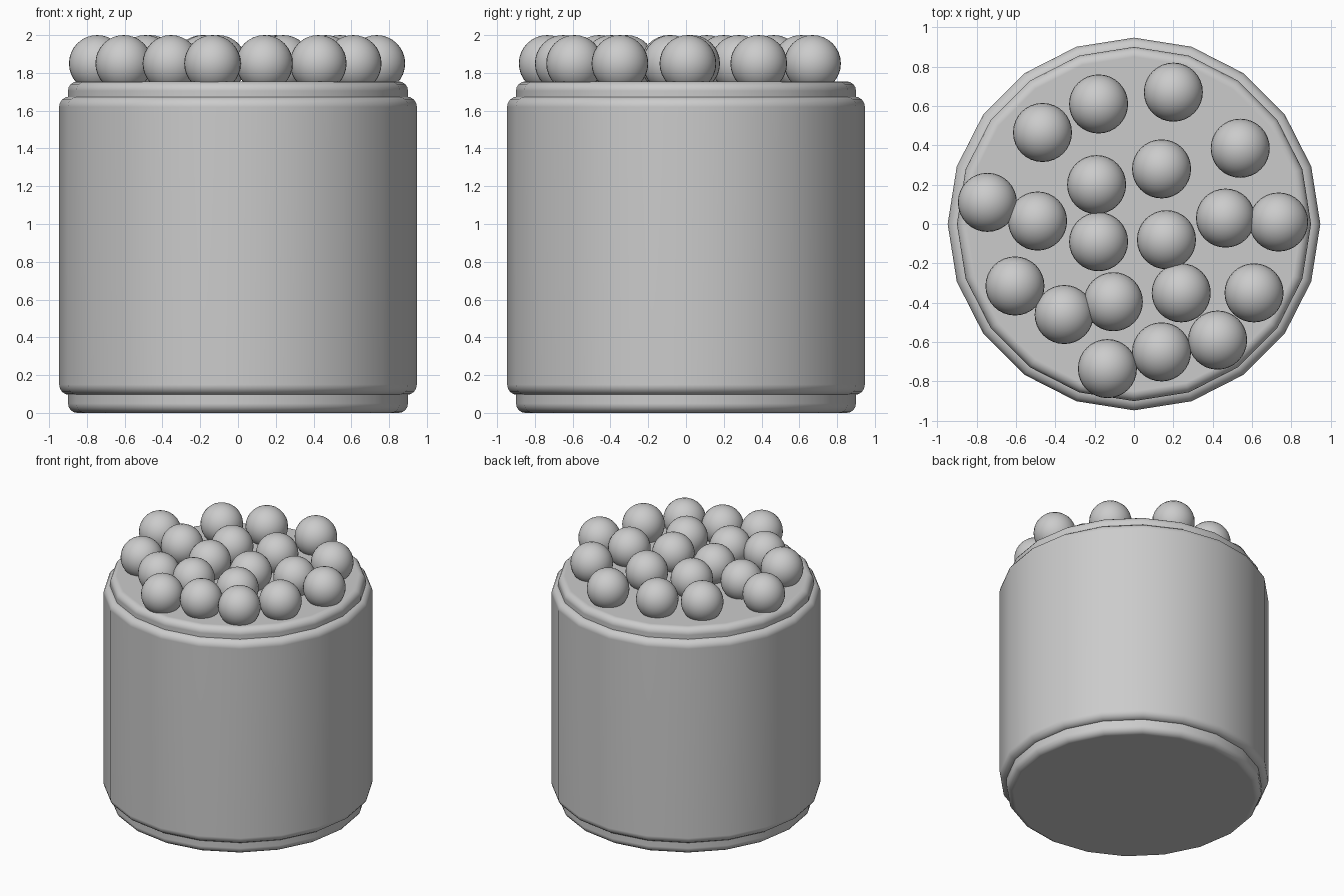
import bpy
import math

cube = bpy.data.objects.get("Cube")
if cube:
    bpy.data.objects.remove(cube, do_unlink=True)

SIDES = 20
BALL_RADIUS = 0.15
GREY = (0.6, 0.6, 0.6, 1.0)

grey = bpy.data.materials.new("plain_grey")
grey.use_nodes = True
grey.diffuse_color = GREY
grey.node_tree.nodes["Principled BSDF"].inputs["Base Color"].default_value = GREY


def finish(obj, name):
    obj.name = name
    obj.data.name = name
    obj.data.materials.append(grey)
    return obj


def rounded_profile(radius, bottom, top, corner, steps=4):
    """Radius and height pairs of a drum wall with quarter-round edges."""
    arc = [math.radians(90 * i / steps) for i in range(steps + 1)]
    inner = radius - corner
    lower = [(inner + corner * math.sin(a), bottom + corner * (1 - math.cos(a))) for a in arc]
    upper = [(inner + corner * math.cos(a), top - corner * (1 - math.sin(a))) for a in arc]
    return lower + upper


def drum(name, radius, bottom, top, corner):
    profile = rounded_profile(radius, bottom, top, corner)
    verts, faces = [], []
    for r, z in profile:
        for i in range(SIDES):
            a = math.tau * i / SIDES
            verts.append((r * math.cos(a), r * math.sin(a), z))
    for ring in range(len(profile) - 1):
        base = ring * SIDES
        for i in range(SIDES):
            j = (i + 1) % SIDES
            faces.append((base + i, base + j, base + SIDES + j, base + SIDES + i))
    faces.append(tuple(reversed(range(SIDES))))
    faces.append(tuple(range(len(verts) - SIDES, len(verts))))
    mesh = bpy.data.meshes.new(name)
    mesh.from_pydata(verts, [], faces)
    obj = bpy.data.objects.new(name, mesh)
    bpy.context.collection.objects.link(obj)
    bpy.ops.object.select_all(action="DESELECT")
    bpy.context.view_layer.objects.active = obj
    obj.select_set(True)
    bpy.ops.object.shade_smooth_by_angle(angle=math.radians(40))
    # Keep the flat ends and long walls evenly shaded
    weighted = obj.modifiers.new("even_shading", "WEIGHTED_NORMAL")
    weighted.keep_sharp = True
    return finish(obj, name)


# Cake drum: wide wall over a slightly narrower core showing at both ends
drum("outer_wall", 0.947, 0.095, 1.675, 0.055)
drum("inner_core", 0.9, 0.0, 1.755, 0.05)

# Balls scattered over the top
ball_spots = [
    (-0.18, 0.61), (0.2, 0.67), (-0.465, 0.465), (0.54, 0.385),
    (0.14, 0.28), (-0.19, 0.2), (-0.745, 0.11), (-0.49, 0.015),
    (-0.18, -0.09), (0.165, -0.08), (0.465, 0.03), (0.735, 0.01),
    (-0.605, -0.315), (-0.355, -0.46), (-0.105, -0.395), (0.24, -0.35),
    (0.61, -0.35), (0.425, -0.59), (0.14, -0.65), (-0.135, -0.735),
]
for number, (x, y) in enumerate(ball_spots, 1):
    bpy.ops.mesh.primitive_uv_sphere_add(
        segments=32, ring_count=16, radius=BALL_RADIUS, location=(x, y, 2 - BALL_RADIUS))
    bpy.ops.object.shade_smooth()
    finish(bpy.context.object, f"top_ball_{number}")
